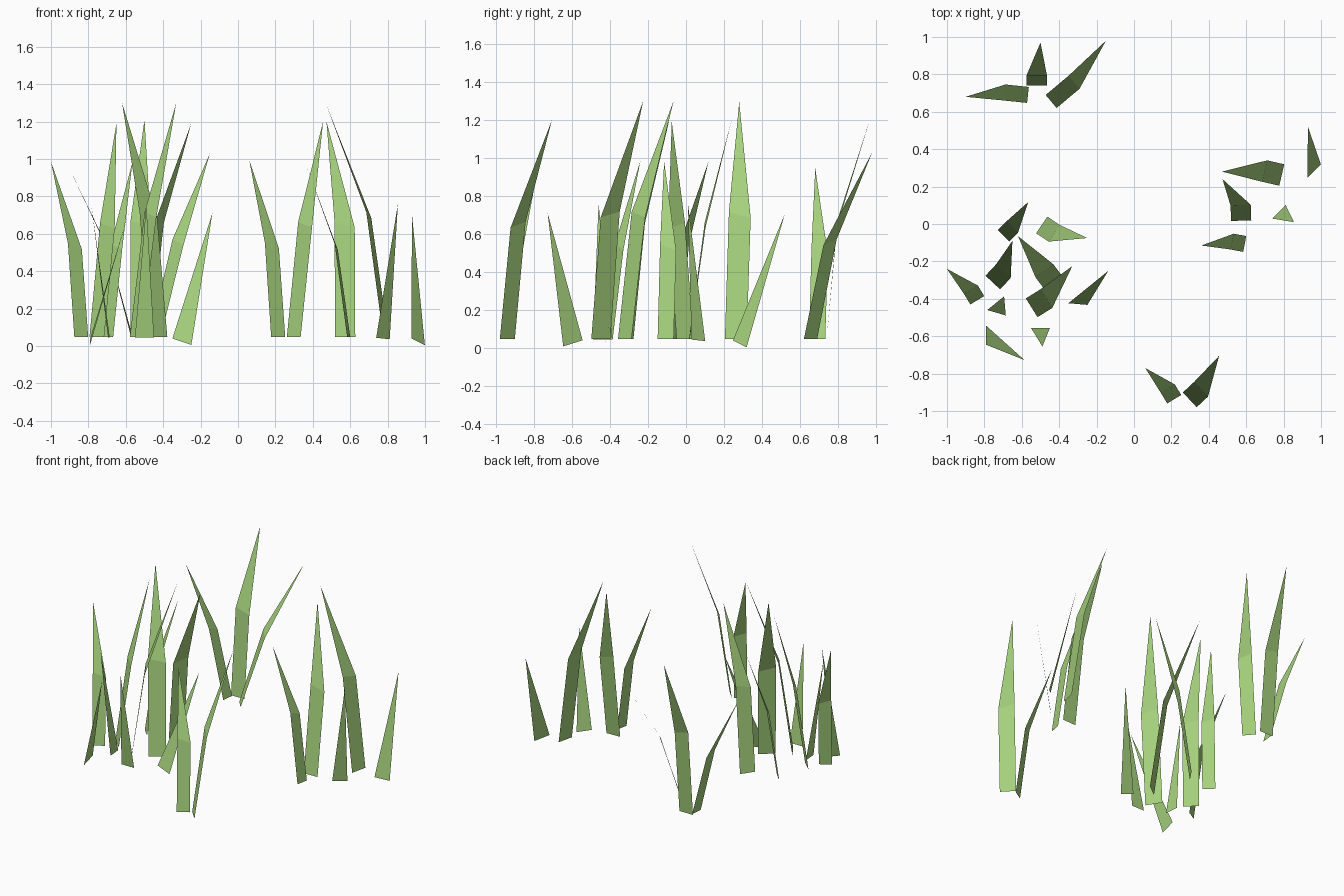
import bpy, math
from mathutils import Vector

green = bpy.data.materials.new("grass green")
green.diffuse_color = (0.38, 0.64, 0.205, 1)


def add_mesh(name, verts, faces):
    me = bpy.data.meshes.new(name)
    me.from_pydata(verts, [], faces)
    me.materials.append(green)
    ob = bpy.data.objects.new(name, me)
    bpy.context.collection.objects.link(ob)


def tall_blade(name, cx, cy, angle, lean, tx, ty, tz):
    """Bent blade: base strip rising to a bend, then a pointed tip."""
    a = math.radians(angle)
    side = Vector((math.cos(a), math.sin(a), 0))
    fwd = Vector((-math.sin(a), math.cos(a), 0))
    half = side * (0.043 + 0.05 * max(0, tz - 0.98))
    base = Vector((cx, cy, 0.047))
    bend = base + fwd * lean
    bend.z = 0.54 * tz
    tilt = Vector((0, 0, 0.015))
    verts = [base - half, base + half, bend + half - tilt,
             bend - half + tilt, Vector((tx, ty, tz))]
    add_mesh(name, verts, [(0, 1, 2, 3), (3, 2, 4)])


def short_blade(name, cx, cy, angle, slope, tx, ty, tz):
    """Single pointed triangle."""
    a = math.radians(angle)
    half = Vector((math.cos(a), math.sin(a), 0)) * 0.051
    half.z = slope
    base = Vector((cx, cy, 0.045 - abs(slope) * 1.3))
    add_mesh(name, [base - half, base + half, Vector((tx, ty, tz))], [(0, 1, 2)])


# base centre x, y, base direction, lean at the bend, tip x, y, z
back_clump = [
    (-0.567, 0.69, 84, 0.125, -0.90, 0.68, 0.945),
    (-0.52, 0.74, 0, 0.055, -0.50, 0.97, 1.21),
    (-0.443, 0.655, -50, 0.16, -0.15, 0.98, 1.03),
]
right_clump = [
    (0.79, 0.262, 77, 0.093, 0.47, 0.28, 1.295),
    (0.573, 0.018, 2, 0.083, 0.473, 0.24, 1.2),
    (0.592, -0.107, 79, 0.068, 0.36, -0.115, 0.98),
]
front_clump = [
    (0.215, -0.937, 31, 0.066, 0.06, -0.77, 0.995),
    (0.298, -0.94, -47, 0.083, 0.455, -0.705, 1.2),
]
left_clump = [
    (-0.698, -0.063, -45, 0.068, -0.565, 0.118, 0.98),
    (-0.493, -0.005, 236, 0.08, -0.25, -0.075, 1.19),
    (-0.425, -0.322, 37, 0.09, -0.62, -0.065, 1.3),
    (-0.755, -0.313, -43, 0.083, -0.65, -0.09, 1.19),
    (-0.838, -0.408, 31, 0.066, -1.0, -0.24, 0.985),
    (-0.547, -0.448, -58, 0.093, -0.33, -0.225, 1.3),
]
# base centre x, y, base direction, base slope, tip x, y, z
short_blades = [
    (0.775, 0.065, 45, -0.004, 0.855, 0.01, 0.76),
    (0.963, 0.283, 45, -0.018, 0.93, 0.52, 0.705),
    (-0.30, -0.428, -5, -0.017, -0.137, -0.25, 0.71),
    (-0.79, -0.595, 90, 0.016, -0.585, -0.728, 0.71),
    (-0.50, -0.555, 0, 0, -0.49, -0.655, 0.76),
    (-0.69, -0.438, -85, 0, -0.785, -0.46, 0.76),
]

for clump, rows in (("back", back_clump), ("right", right_clump),
                    ("front", front_clump), ("left", left_clump)):
    for i, row in enumerate(rows):
        # the second left blade leans away from its base to the right
        tall_blade(f"{clump}_grass_blade_{i + 1}", *row)
for i, row in enumerate(short_blades):
    short_blade(f"short_grass_blade_{i + 1}", *row)
